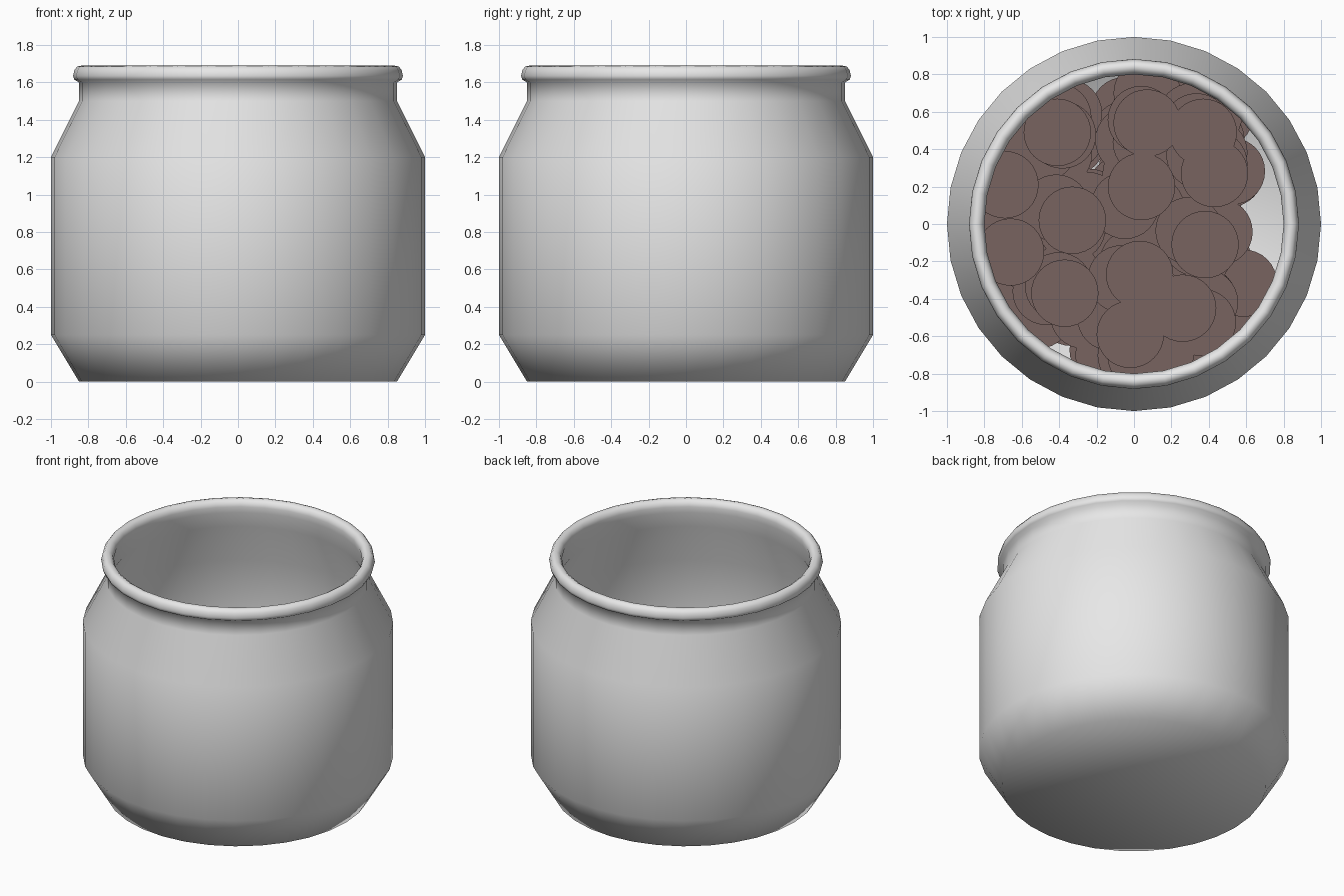
import bpy, bmesh, math, random
from mathutils import Matrix

if "Cube" in bpy.data.objects:
    bpy.data.objects.remove(bpy.data.objects["Cube"])

random.seed(4)


def material(name, rgb):
    m = bpy.data.materials.new(name)
    m.diffuse_color = (*rgb, 1)
    m.use_nodes = True
    m.node_tree.nodes["Principled BSDF"].inputs["Base Color"].default_value = m.diffuse_color
    return m


def add_object(name, bm, mat):
    me = bpy.data.meshes.new(name)
    bm.to_mesh(me)
    bm.free()
    me.materials.append(mat)
    ob = bpy.data.objects.new(name, me)
    bpy.context.collection.objects.link(ob)
    return ob


def lathe(name, profile, mat, sides=32):
    bm = bmesh.new()
    vs = [bm.verts.new((r, 0, z)) for r, z in profile]
    es = [bm.edges.new(p) for p in zip(vs, vs[1:])]
    bmesh.ops.spin(bm, geom=vs + es, cent=(0, 0, 0), axis=(0, 0, 1),
                   angle=math.tau, steps=sides, use_duplicate=False)
    bmesh.ops.remove_doubles(bm, verts=bm.verts[:], dist=0.0005)
    bmesh.ops.recalc_face_normals(bm, faces=bm.faces[:])
    for f in bm.faces:
        f.smooth = True
    return add_object(name, bm, mat)


glass = material("pale grey", (0.8, 0.8, 0.8))
brown = material("cookie brown", (0.19, 0.125, 0.115))

# Jar: outer wall up, rolled rim, inner wall back down to the floor
lathe("jar", [
    (0, 0), (0.85, 0), (1.0, 0.25), (1.0, 1.2), (0.85, 1.5), (0.85, 1.6),
    (0.875, 1.615), (0.882, 1.635), (0.875, 1.665), (0.86, 1.685),
    (0.835, 1.69), (0.812, 1.675), (0.80, 1.645), (0.81, 1.6),
    (0.815, 1.5), (0.965, 1.19), (0.965, 0.26), (0.80, 0.03), (0, 0.03)], glass)

# Cookies: a pile of flat discs in layers
THICK, RADIUS, LAYERS = 0.05, 0.18, 11
top = [(-0.41, 0.49), (-0.33, 0.02), (-0.37, -0.37), (0.04, 0.2), (0.38, -0.11),
       (0.43, 0.27), (0.07, 0.54), (0.37, 0.49), (0.03, -0.27), (0.26, -0.45),
       (-0.02, -0.59), (-0.69, 0.21), (-0.66, -0.15)]
bm = bmesh.new()


def cookie(x, y, z):
    bmesh.ops.create_cone(bm, cap_ends=True, segments=32, radius1=RADIUS,
                          radius2=RADIUS, depth=THICK,
                          matrix=Matrix.Translation((x, y, z + THICK / 2)))


for i in range(LAYERS):
    z = 0.035 + i * 0.06
    reach = min(0.74, 0.61 + i * 0.03)
    for x, y in top:
        if i < LAYERS - 1:
            x += random.uniform(-0.12, 0.12)
            y += random.uniform(-0.12, 0.12)
        k = min(1, reach / max(0.01, math.hypot(x, y)))
        cookie(x * k, y * k, z)
    # extra cookies leaning on the wall fill the gaps in lower layers
    if i < LAYERS - 1:
        for _ in range(3):
            a = random.uniform(0.6, 5.8)
            cookie(reach * 0.95 * math.cos(a), reach * 0.95 * math.sin(a), z)
add_object("cookies", bm, brown)
